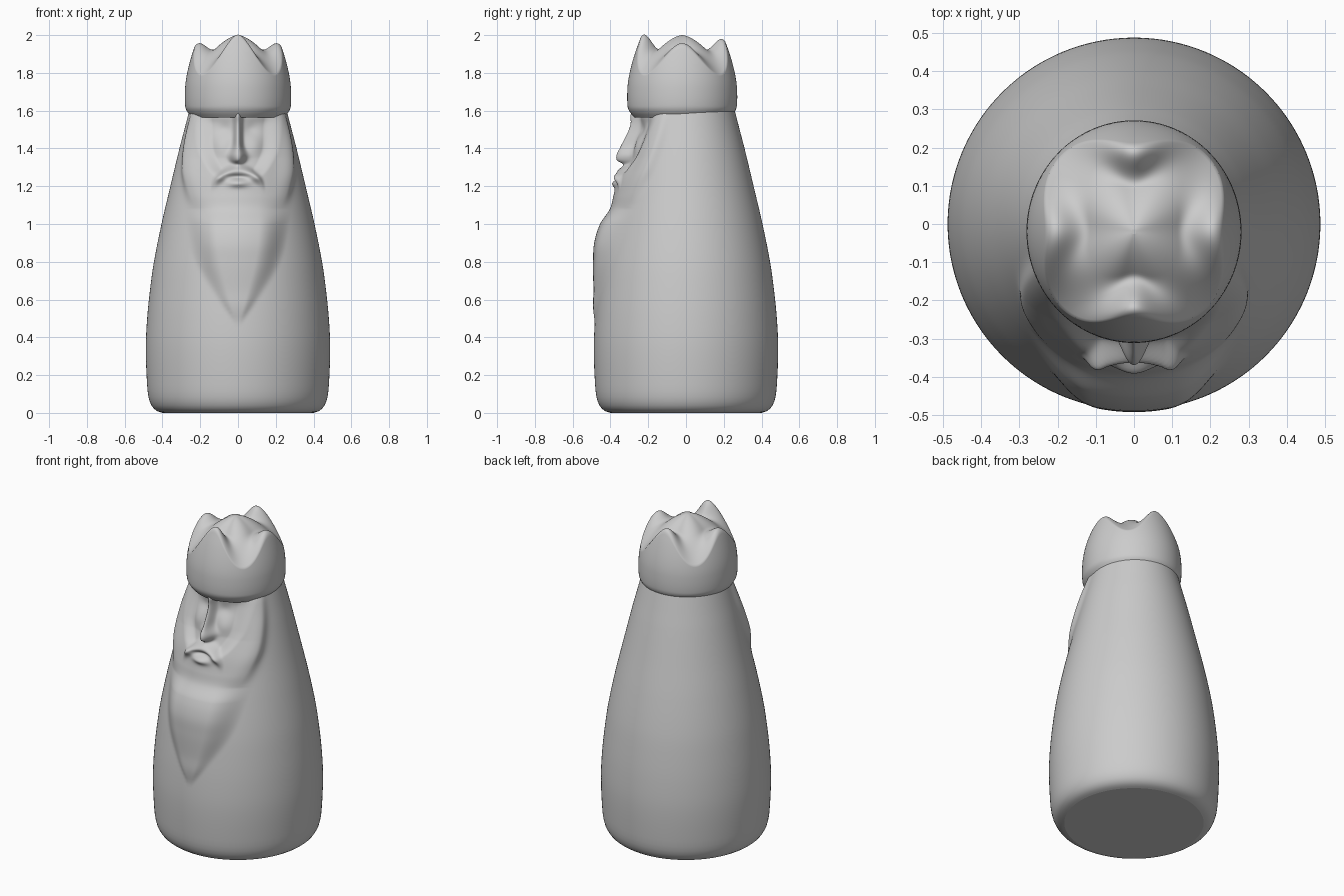
import bpy
from math import sin, cos, pi, exp, asin, radians

if "Cube" in bpy.data.objects:
    bpy.data.objects.remove(bpy.data.objects["Cube"])


def curve(pts, v):
    """Smooth interpolation through (position, value) points."""
    if v <= pts[0][0]:
        return pts[0][1]
    if v >= pts[-1][0]:
        return pts[-1][1]
    n = len(pts)
    i = max(k for k in range(n - 1) if pts[k][0] <= v)

    def slope(k):
        a, b = pts[max(k - 1, 0)], pts[min(k + 1, n - 1)]
        return (b[1] - a[1]) / (b[0] - a[0])
    (x0, y0), (x1, y1) = pts[i], pts[i + 1]
    h = x1 - x0
    t = (v - x0) / h
    return ((2 * t**3 - 3 * t**2 + 1) * y0 + (t**3 - 2 * t**2 + t) * h * slope(i)
            + (3 * t**2 - 2 * t**3) * y1 + (t**3 - t**2) * h * slope(i + 1))


def step(a, b, v):
    t = min(max((v - a) / (b - a), 0), 1)
    return t * t * (3 - 2 * t)


def bump(v, width):
    return exp(-(v / width) ** 2)


def skin(name, rows):
    """Closed mesh from stacked rings, capped at both ends."""
    n = len(rows[0])
    verts = [p for r in rows for p in r]
    faces = [(j * n + i, j * n + (i + 1) % n, (j + 1) * n + (i + 1) % n, (j + 1) * n + i)
             for j in range(len(rows) - 1) for i in range(n)]
    faces.append(tuple(reversed(range(n))))
    faces.append(tuple(range(len(verts) - n, len(verts))))
    me = bpy.data.meshes.new(name)
    me.from_pydata(verts, [], faces)
    ob = bpy.data.objects.new(name, me)
    bpy.context.collection.objects.link(ob)
    for p in me.polygons:
        p.use_smooth = len(p.vertices) == 4
    return ob


# Robe silhouette and the sculpted guide curves (height, value)
ROBE = [(0, .40), (.008, .425), (.03, .452), (.08, .473), (.18, .483), (.35, .488), (.5, .481),
        (.65, .466), (.8, .445), (1.0, .405), (1.2, .358), (1.4, .31), (1.5, .284), (1.6, .258)]
BEARD_W = [(.46, .005), (.6, .10), (.8, .21), (1.0, .25), (1.2, .27), (1.35, .28)]
BEARD_H = [(.48, 0), (.56, .016), (.65, .024), (.8, .047), (.9, .06), (1.0, .05), (1.08, .016),
           (1.15, .014), (1.25, .014), (1.35, 0)]
FACE_W = [(1.19, .03), (1.25, .10), (1.32, .155), (1.4, .19), (1.6, .205)]
NOSE = [(1.295, 0), (1.315, .02), (1.335, .07), (1.36, .085), (1.4, .077), (1.48, .058),
        (1.54, .052), (1.6, .055)]
HAIR_ANGLE = [(1.1, 36), (1.2, 45), (1.3, 53), (1.45, 60), (1.6, 64)]
HAIR_H = [(1.08, 0), (1.17, .014), (1.28, .026), (1.42, .024), (1.55, .014), (1.6, .006)]


def relief(ang, z, r):
    """Outward offset that sculpts beard, hair, face, nose and mouth."""
    if abs(ang) > pi / 2:
        return 0
    x = abs(r * sin(ang))
    d = curve(BEARD_H, z) * (1 - step(.4, 1.1, x / curve(BEARD_W, z)))
    # hair locks beside the face, steeper on the rear side
    a = abs(ang) - radians(curve(HAIR_ANGLE, z))
    d += curve(HAIR_H, z) * bump(a, .13 if a > 0 else .24)
    # sunken face with eye sockets and cheeks
    w = curve(FACE_W, z)
    inside = (1 - step(w - .05, w + .025, x)) * step(1.22, 1.30, z)
    d -= inside * (.036 + .012 * bump(x - .08, .05) * bump(z - 1.50, .035))
    d += inside * .012 * bump(z - 1.575, .03)
    d += .010 * bump(x - .10, .05) * bump(z - 1.41, .05)
    # nose with nostrils
    d += curve(NOSE, z) * bump(x, .021 + .018 * bump(z - 1.36, .04))
    # moustache arch, lower lip and mouth slit
    arch = 1.285 - 4.5 * x * x
    d += .045 * bump(z - arch, .026) * (1 - step(.07, .14, x))
    d += .022 * bump(z - 1.215, .02) * bump(x, .05)
    d -= .012 * bump(z - 1.25, .010) * bump(x, .045)
    return d


# Robe with head, finest at the front
N = 256
angles = [pi * (.45 * u + .55 * u**3) for u in (2 * i / N - 1 for i in range(N))]
heights = [0, .003, .008, .015, .025, .04, .06, .085, .115, .15]
heights += [.19 + .02 * i for i in range(40)] + [1.0 + .0062 * i for i in range(101)]
rows = []
for z in heights:
    r = curve(ROBE, z)
    ring = []
    for a in angles:
        q = r + relief(a, z, r)
        ring.append((q * sin(a), -q * cos(a), z))
    rows.append(ring)
skin("robed_figure", rows)

# Crown: flared band rising into four points around a central dome
BAND = [(1.565, .245), (1.59, .266), (1.62, .279), (1.72, .28), (1.8, .269), (1.9, .243), (2.0, .208)]


def crown_tip(a):
    peak = 1.94 + .05 * max(cos(a), 0) ** 2 + .025 * max(-cos(a), 0) ** 2
    return 1.79 + (peak - 1.79) * (.5 + .5 * cos(4 * a))


M = 160
turn = [2 * pi * i / M for i in range(M)]


def crown_point(a, r, z):
    return (r * sin(a), -.02 - r * 1.035 * cos(a), z)


rows = []
for j in range(33):
    ring = []
    for a in turn:
        z = 1.565 + (crown_tip(a) - 1.565) * j / 32
        ring.append(crown_point(a, curve(BAND, z), z))
    rows.append(ring)
for j in range(1, 40):
    s = 1 - j / 40
    ring = []
    for a in turn:
        h = crown_tip(a)
        z = 2.0 - .21 * s**1.6 + (h - 1.79) * step(.5, 1, s)
        ring.append(crown_point(a, curve(BAND, h) * s, z))
    rows.append(ring)
skin("crown", rows)
